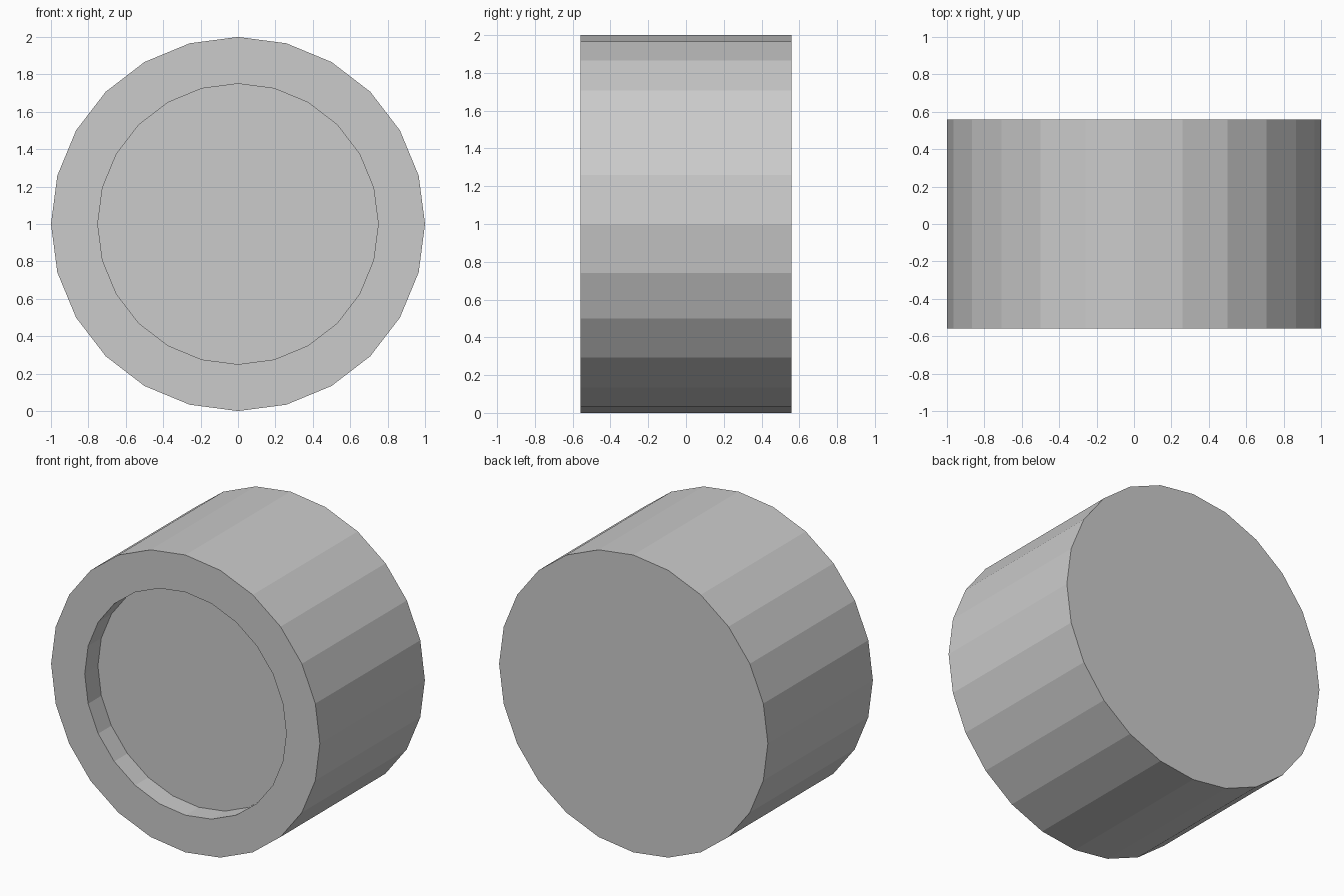
import bpy, bmesh, math

if "Cube" in bpy.data.objects:
    bpy.data.objects.remove(bpy.data.objects["Cube"])

SIDES = 24
HALF_DEPTH = 0.558
RECESS = 0.14

bm = bmesh.new()


def ring(radius, y):
    step = 2 * math.pi / SIDES
    return [bm.verts.new((radius * math.cos(i * step), y, 1 + radius * math.sin(i * step)))
            for i in range(SIDES)]


def bridge(a, b):
    for i in range(SIDES):
        j = (i + 1) % SIDES
        bm.faces.new((a[i], a[j], b[j], b[i]))


# Rings from the back, round the front rim, into the recess
profile = [(1.0, HALF_DEPTH), (1.0, -HALF_DEPTH), (0.75, -HALF_DEPTH), (0.75, -HALF_DEPTH + RECESS)]
rings = [ring(r, y) for r, y in profile]
for a, b in zip(rings, rings[1:]):
    bridge(a, b)

# Flat back and recess floor
bm.faces.new(rings[0])
bm.faces.new(rings[-1])
bmesh.ops.recalc_face_normals(bm, faces=bm.faces)

mesh = bpy.data.meshes.new("recessed_drum")
bm.to_mesh(mesh)
bm.free()
drum = bpy.data.objects.new("recessed_drum", mesh)
bpy.context.collection.objects.link(drum)
